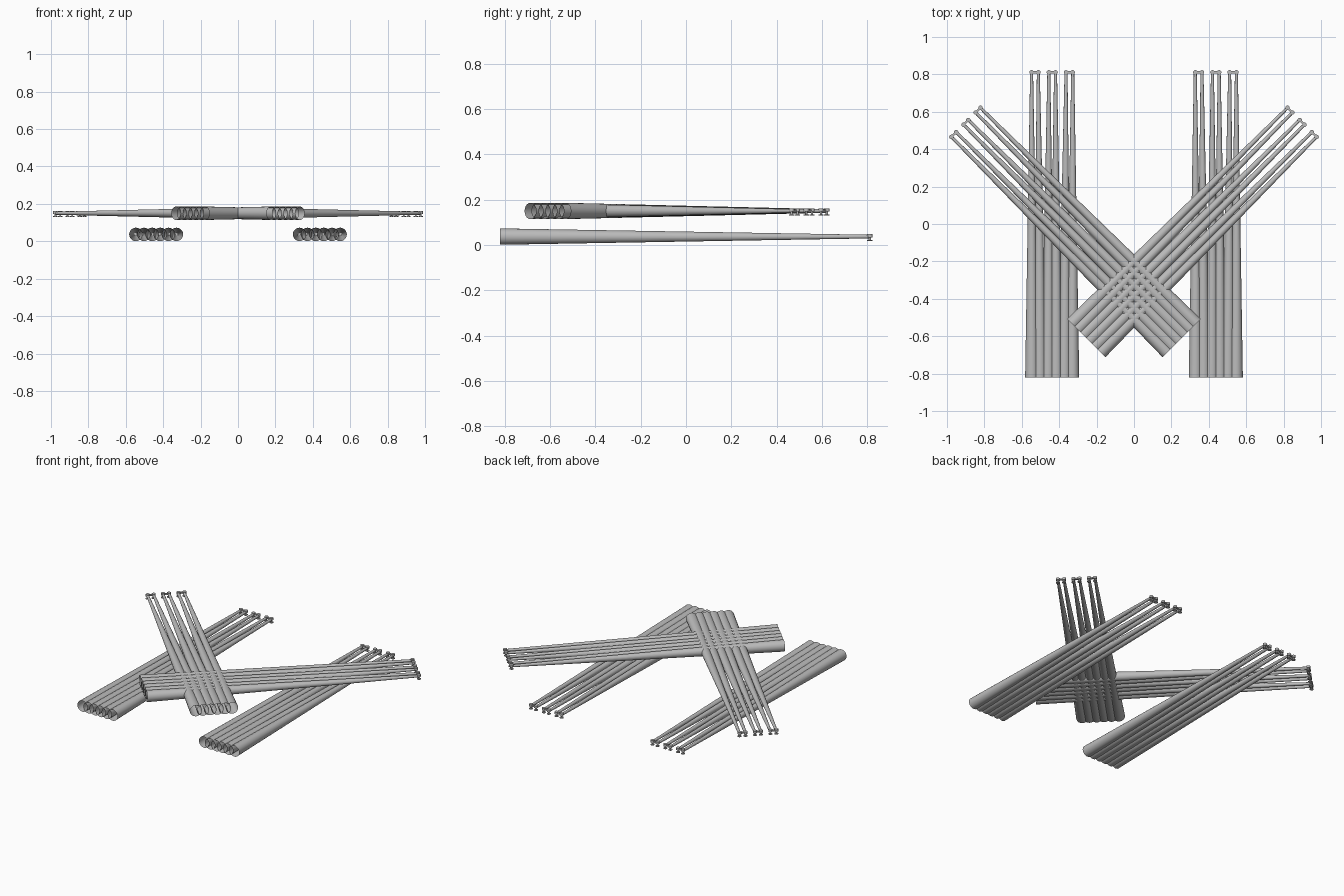
import bpy, bmesh, math
from mathutils import Matrix, Vector

cube = bpy.data.objects.get("Cube")
if cube:
    bpy.data.objects.remove(cube, do_unlink=True)

grey = bpy.data.materials.new("plain_grey")
grey.use_nodes = True
COLOUR = (0.5, 0.5, 0.5, 1)
grey.diffuse_color = COLOUR
grey.node_tree.nodes["Principled BSDF"].inputs["Base Color"].default_value = COLOUR

HALF = 0.82           # half length of a rod
BUTT_R, TIP_R = 0.036, 0.008


def finish(bm, name, place):
    mesh = bpy.data.meshes.new(name)
    bm.to_mesh(mesh)
    bm.free()
    mesh.materials.append(grey)
    ob = bpy.data.objects.new(name, mesh)
    bpy.context.collection.objects.link(ob)
    ob.matrix_world = place
    bpy.context.view_layer.objects.active = ob
    ob.select_set(True)
    bpy.ops.object.shade_smooth_by_angle(angle=math.radians(40))
    ob.select_set(False)


def tube(bm, start, end, r1, r2, sides, capped):
    axis = end - start
    turn = axis.to_track_quat('Z', 'Y').to_matrix().to_4x4()
    bmesh.ops.create_cone(bm, cap_ends=capped, segments=sides, radius1=r1, radius2=r2,
                          depth=axis.length,
                          matrix=Matrix.Translation((start + end) / 2) @ turn)


def box(bm, centre, size):
    bmesh.ops.create_cube(bm, size=1, matrix=Matrix.Translation(centre) @ Matrix.Diagonal((*size, 1)))


def rod_bank(name, x, y, z, angle):
    place = Matrix.Translation((x, y, z)) @ Matrix.Rotation(angle, 4, 'Z')
    rods, ends = bmesh.new(), bmesh.new()
    for pair in (-1, 0, 1):
        for side in (-1, 1):
            # open tapered rod
            tip_x = pair * 0.092 + side * 0.018
            tube(rods, Vector((pair * 0.087 + side * 0.0215, -HALF, 0)),
                 Vector((tip_x, HALF - 0.01, 0)), BUTT_R, TIP_R, 20, False)
            # spool under the tip: head, neck and foot
            for low, high, r in ((-0.003, 0.011, 0.012), (-0.016, -0.003, 0.005),
                                 (-0.020, -0.016, 0.012)):
                tube(ends, Vector((tip_x, HALF - 0.009, low)),
                     Vector((tip_x, HALF - 0.009, high)), r, r, 12, True)
        # bar joining the two tips
        box(ends, (pair * 0.092, HALF - 0.009, 0.003), (0.036, 0.012, 0.008))
    finish(rods, name + "_rods", place)
    finish(ends, name + "_tip_spools", place)


for label, s in (("left", 1), ("right", -1)):
    rod_bank(label + "_straight", s * 0.4375, 0, 0.037, 0)
    rod_bank(label + "_diagonal", s * 0.325, -0.03, 0.150, -s * math.pi / 4)
